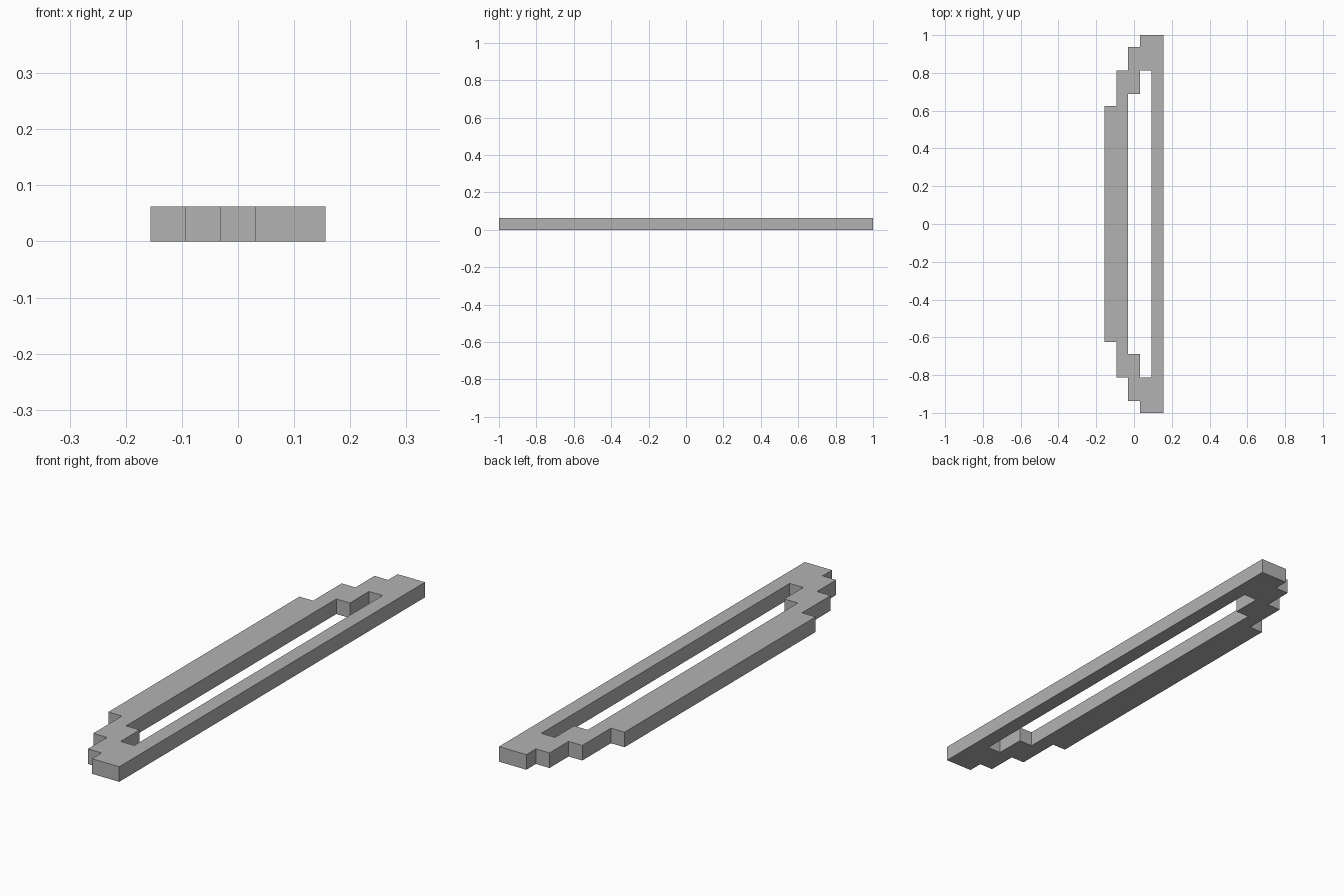
import bpy, bmesh

if "Cube" in bpy.data.objects:
    bpy.data.objects.remove(bpy.data.objects["Cube"])

U = 1 / 16  # grid step of the pixel-style bow shape


def mirrored(half):
    """Close a half outline (y > 0) by reflecting it across y = 0."""
    return half + [(x, -y) for x, y in reversed(half)]


def stepped_plate(name, outlines, height):
    """Flat plate from an outer outline and holes, extruded upwards."""
    bm = bmesh.new()
    edges = []
    for pts in outlines:
        vs = [bm.verts.new((x * U, y * U, 0)) for x, y in pts]
        edges += [bm.edges.new((a, b)) for a, b in zip(vs, vs[1:] + vs[:1])]
    bmesh.ops.triangle_fill(bm, use_beauty=True, use_dissolve=False, edges=edges)
    base = bm.faces[:]
    ext = bmesh.ops.extrude_face_region(bm, geom=base, use_keep_orig=True)
    top = [g for g in ext["geom"] if isinstance(g, bmesh.types.BMVert)]
    bmesh.ops.translate(bm, verts=top, vec=(0, 0, height))
    bmesh.ops.recalc_face_normals(bm, faces=bm.faces[:])
    mesh = bpy.data.meshes.new(name)
    bm.to_mesh(mesh)
    bm.free()
    obj = bpy.data.objects.new(name, mesh)
    bpy.context.collection.objects.link(obj)
    return obj


# Outer silhouette: stepped limb on the left, straight string on the right
outer = mirrored([(-2.5, 10), (-1.5, 10), (-1.5, 13), (-0.5, 13),
                  (-0.5, 15), (0.5, 15), (0.5, 16), (2.5, 16)])
# Opening between limb and string
opening = mirrored([(-0.5, 11), (0.5, 11), (0.5, 13), (1.5, 13)])

bow = stepped_plate("bow_frame", [outer, opening], U)

# Dark grey finish
grey = bpy.data.materials.new("dark_grey")
grey.diffuse_color = (0.45, 0.45, 0.45, 1)
grey.use_nodes = True
grey.node_tree.nodes["Principled BSDF"].inputs["Base Color"].default_value = grey.diffuse_color
bow.data.materials.append(grey)
